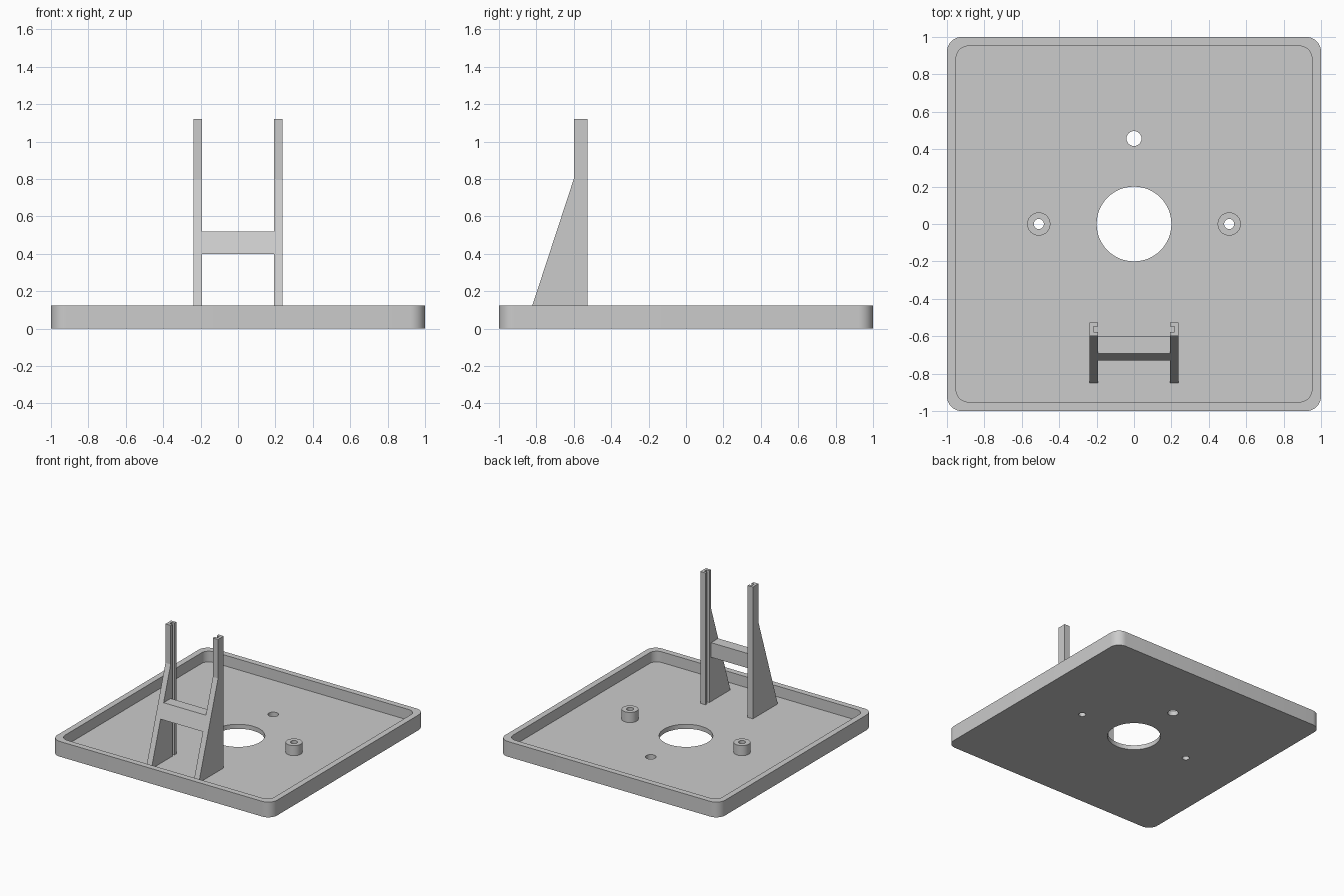
import bpy
import bmesh
from math import cos, sin, pi, radians
from mathutils import Vector

if "Cube" in bpy.data.objects:
    bpy.data.objects.remove(bpy.data.objects["Cube"])

FLOOR, RIM, TOP = 0.037, 0.125, 1.12
BACK, STEM, FOOT = -0.527, -0.6, -0.85   # y of the support: rear, stem front, foot front
KNEE = 0.8                               # height where the brace meets the stem
BAR_LOW, BAR_HIGH = 0.4, 0.52

grey = bpy.data.materials.new("plain grey")
grey.use_nodes = True
grey.diffuse_color = (0.6, 0.6, 0.6, 1)
grey.node_tree.nodes["Principled BSDF"].inputs["Base Color"].default_value = (0.6, 0.6, 0.6, 1)


def prism(name, outline, sweep):
    """Solid made by sweeping a closed outline along a vector."""
    bm = bmesh.new()
    face = bm.faces.new([bm.verts.new(p) for p in outline])
    swept = bmesh.ops.extrude_face_region(bm, geom=[face])["geom"]
    bmesh.ops.translate(bm, vec=Vector(sweep),
                        verts=[v for v in swept if isinstance(v, bmesh.types.BMVert)])
    bmesh.ops.recalc_face_normals(bm, faces=bm.faces)
    mesh = bpy.data.meshes.new(name)
    bm.to_mesh(mesh)
    bm.free()
    mesh.materials.append(grey)
    obj = bpy.data.objects.new(name, mesh)
    bpy.context.collection.objects.link(obj)
    return obj


def rounded_square(name, half, radius, low, high):
    c, steps = half - radius, 10
    outline = []
    for k, (sx, sy) in enumerate([(1, 1), (-1, 1), (-1, -1), (1, -1)]):
        for i in range(steps + 1):
            a = (k + i / steps) * pi / 2
            outline.append((sx * c + radius * cos(a), sy * c + radius * sin(a), low))
    return prism(name, outline, (0, 0, high - low))


def cylinder(name, x, y, radius, low, high, sides=48):
    ring = [2 * pi * i / sides for i in range(sides)]
    return prism(name, [(x + radius * cos(a), y + radius * sin(a), low) for a in ring],
                 (0, 0, high - low))


def side_profile(name, points, x0, x1):
    return prism(name, [(x0, y, z) for y, z in points], (x1 - x0, 0, 0))


def cut(obj, cutter):
    """Subtract the cutter, bake the result and discard the cutter."""
    mod = obj.modifiers.new("cut", "BOOLEAN")
    mod.operation, mod.solver, mod.object = "DIFFERENCE", "EXACT", cutter
    bpy.context.view_layer.update()
    deps = bpy.context.evaluated_depsgraph_get()
    baked = bpy.data.meshes.new_from_object(obj.evaluated_get(deps))
    obj.modifiers.clear()
    obj.data = baked
    bpy.data.objects.remove(cutter)


def smooth(obj):
    obj.data.shade_smooth()
    obj.data.set_sharp_from_angle(angle=radians(30))


# Tray with raised rim and through holes
tray = rounded_square("base_tray", 1.0, 0.08, 0, RIM)
cut(tray, rounded_square("cavity", 0.951, 0.065, FLOOR, RIM + 0.1))
for x, y, r in [(0, 0, 0.2), (0, 0.457, 0.04), (-0.509, 0, 0.027), (0.509, 0, 0.027)]:
    cut(tray, cylinder("hole", x, y, r, -0.1, 0.2))
smooth(tray)

# Hollow screw posts and slotted upright legs, one of each per side
brace = [(BACK, FLOOR), (BACK, TOP), (STEM, TOP), (STEM, KNEE), (FOOT, FLOOR)]
for side, s in (("left", 1), ("right", -1)):
    post = cylinder(side + "_screw_post", s * 0.509, 0, 0.062, FLOOR, 0.12)
    cut(post, cylinder("bore", s * 0.509, 0, 0.027, -0.1, 0.2))
    smooth(post)

    leg = side_profile(side + "_upright_leg", brace, s * 0.192, s * 0.239)
    slot = [(-0.577, 0), (-0.577, TOP + 0.1), (-0.549, TOP + 0.1), (-0.549, 0)]
    cut(leg, side_profile("slot", slot, s * 0.15, s * 0.217))

# Crossbar whose front follows the slope of the braces
def slope_y(z):
    return STEM + (FOOT - STEM) * (KNEE - z) / (KNEE - FLOOR)

side_profile("crossbar", [(STEM, BAR_LOW), (STEM, BAR_HIGH),
                          (slope_y(BAR_HIGH), BAR_HIGH), (slope_y(BAR_LOW), BAR_LOW)],
             -0.192, 0.192)
